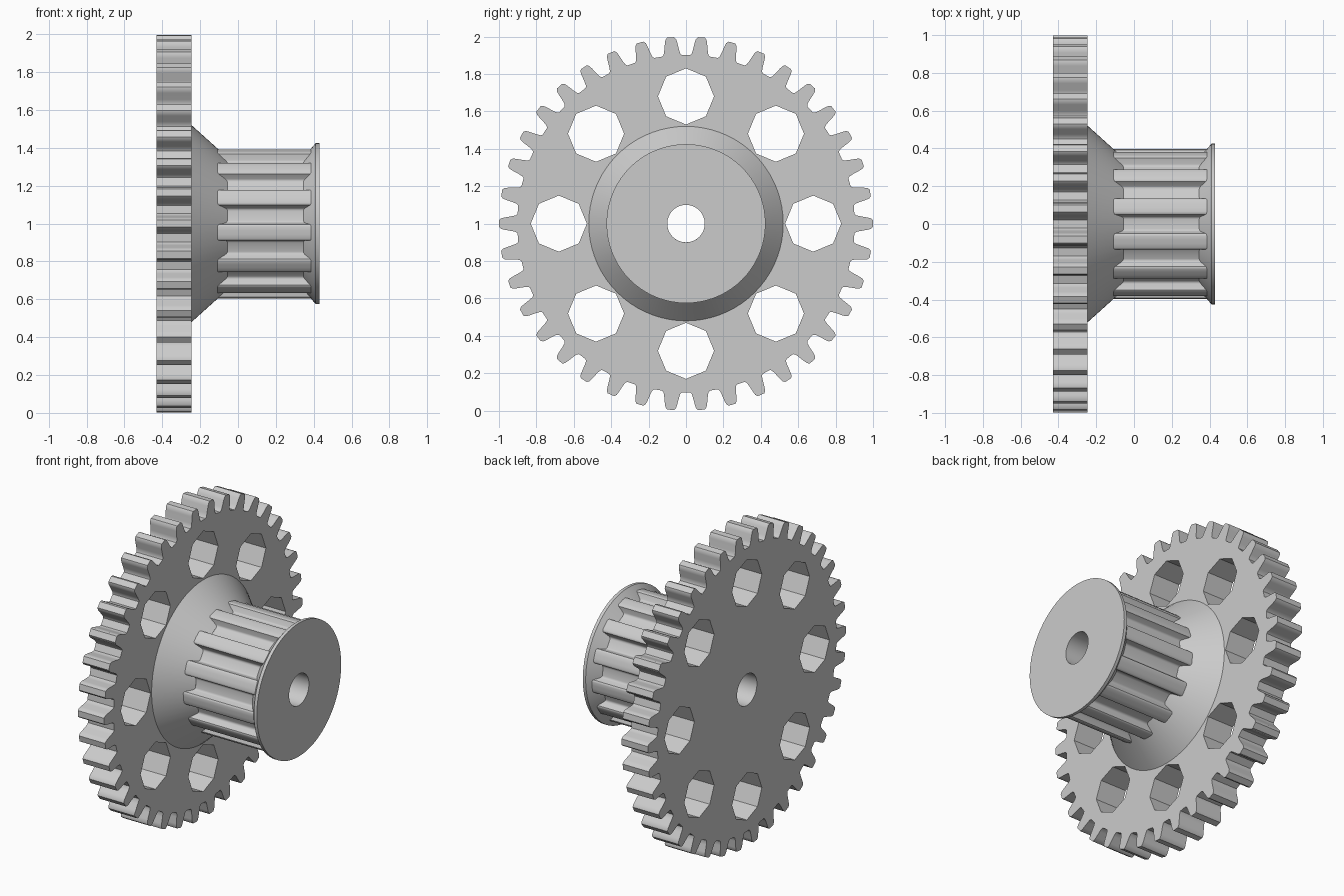
import bpy, bmesh
from math import pi, cos, sin, atan2, radians

if "Cube" in bpy.data.objects:
    bpy.data.objects.remove(bpy.data.objects["Cube"])

AXIS_Z = 1.0
BORE = 0.1

grey = bpy.data.materials.new("plain_grey")
grey.use_nodes = True
grey.diffuse_color = (0.6, 0.6, 0.6, 1)
grey.node_tree.nodes["Principled BSDF"].inputs["Base Color"].default_value = (0.6, 0.6, 0.6, 1)


def finish(name, bm):
    bmesh.ops.recalc_face_normals(bm, faces=bm.faces)
    mesh = bpy.data.meshes.new(name)
    bm.to_mesh(mesh)
    bm.free()
    mesh.materials.append(grey)
    obj = bpy.data.objects.new(name, mesh)
    obj.location.z = AXIS_Z
    bpy.context.collection.objects.link(obj)
    bpy.ops.object.select_all(action='DESELECT')
    obj.select_set(True)
    bpy.context.view_layer.objects.active = obj
    bpy.ops.object.shade_smooth_by_angle(angle=radians(30))
    return obj


def circle(radius, count, y=0, z=0):
    return [(y + radius * cos(2 * pi * i / count), z + radius * sin(2 * pi * i / count))
            for i in range(count)]


def repeat_polar(points, count, start=0):
    """Repeat (angle, radius) points around the axle."""
    return [(r * cos(start + a + 2 * pi * i / count), r * sin(start + a + 2 * pi * i / count))
            for i in range(count) for a, r in points]


def plate(name, loops, x0, x1):
    """Fill an outline with holes and extrude it along the axle."""
    bm = bmesh.new()
    edges = []
    for loop in loops:
        vs = [bm.verts.new((x0, y, z)) for y, z in loop]
        edges += [bm.edges.new((v, vs[i - 1])) for i, v in enumerate(vs)]
    bmesh.ops.triangle_fill(bm, use_beauty=True, use_dissolve=False, edges=edges)
    ext = bmesh.ops.extrude_face_region(bm, geom=bm.faces[:])
    moved = [g for g in ext["geom"] if isinstance(g, bmesh.types.BMVert)]
    bmesh.ops.translate(bm, verts=moved, vec=(x1 - x0, 0, 0))
    return finish(name, bm)


def lathe(name, profile, count):
    """Turn a closed (x, radius) profile around the axle."""
    bm = bmesh.new()
    rings = [[bm.verts.new((x, y, z)) for y, z in circle(r, count)] for x, r in profile]
    for k, ring in enumerate(rings):
        last = rings[k - 1]
        for i in range(count):
            bm.faces.new((last[i - 1], last[i], ring[i], ring[i - 1]))
    return finish(name, bm)


# Large gear wheel: rounded teeth, eight octagonal holes, bore
half = [(-0.058, 0.902), (-0.049, 0.911), (-0.043, 0.93), (-0.034, 0.97),
        (-0.029, 0.988), (-0.019, 0.999)]
tooth = half + [(-a, r) for a, r in reversed(half)]
holes = [circle(0.15, 8, y, z) for y, z in circle(0.68, 8)]
plate("gear_wheel", [repeat_polar(tooth, 38), circle(BORE, 48)] + holes, -0.43, -0.245)

# Hub: cone against the wheel, narrow core, end flange, bore
lathe("hub_core", [(-0.245, BORE), (-0.245, 0.52), (-0.055, 0.349), (-0.05, 0.3),
                   (0.34, 0.3), (0.345, 0.349), (0.41, 0.425), (0.43, 0.425),
                   (0.43, BORE)], 72)

# Belt pulley: thirteen rounded grooves, the first one at the top
TIP = 0.397
groove = [(0.065, 0), (0.058, 0.002), (0.052, 0.006), (0.05, 0.011),
          (0.04, 0.037), (0.037, 0.042), (0.032, 0.046), (0.025, 0.048)]
side = [(atan2(w, TIP - d), TIP - d) for w, d in groove]
notch = [(-a, r) for a, r in side] + side[::-1]
land = [(side[0][0] + t, TIP) for t in (0.05, 0.105)]
plate("belt_pulley", [repeat_polar(notch + land, 13, pi / 2), circle(0.2, 32)], -0.115, 0.388)
